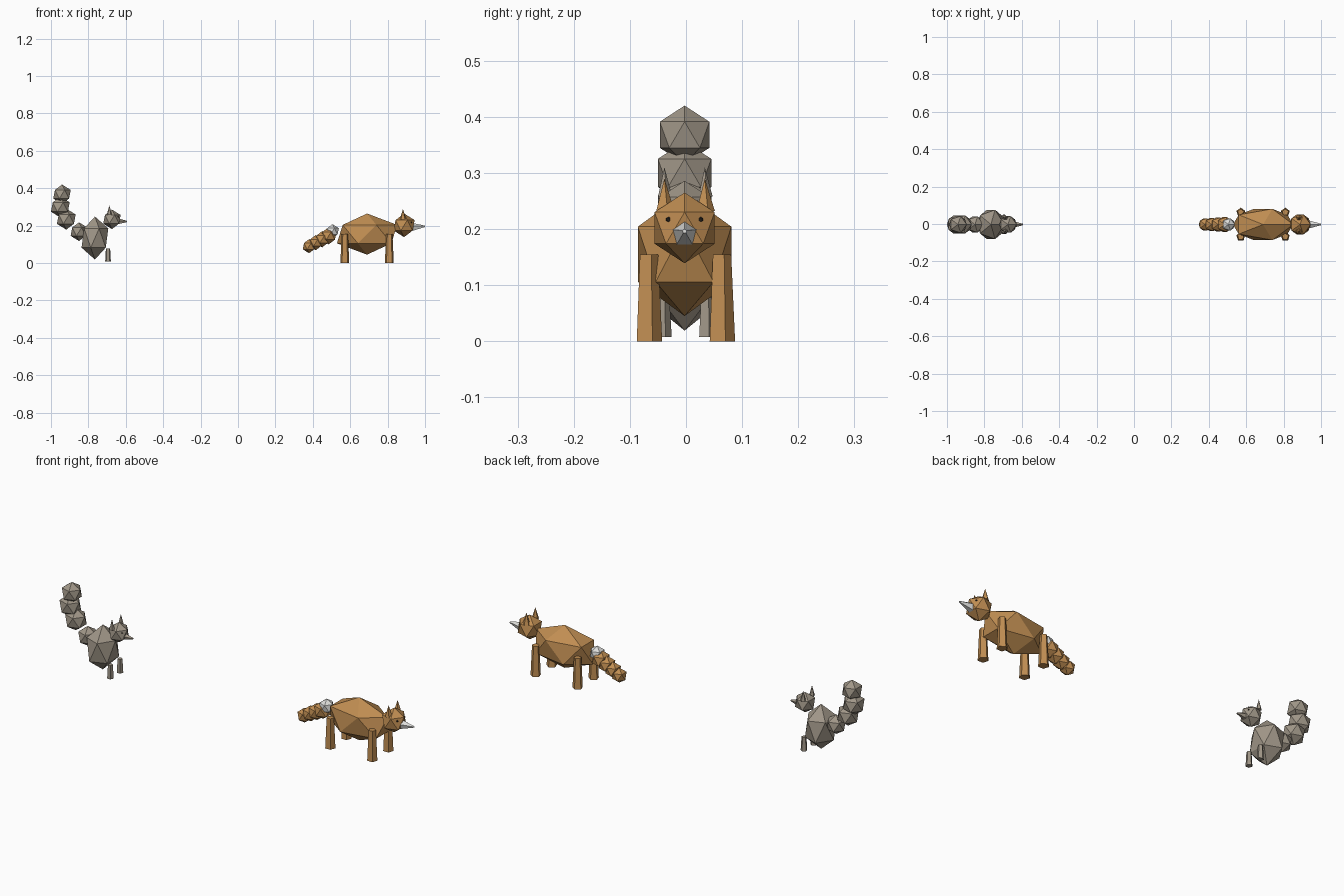
import bpy, bmesh, math
from mathutils import Matrix, Vector

if "Cube" in bpy.data.objects:
    bpy.data.objects.remove(bpy.data.objects["Cube"])

Y0 = -0.0025  # centre plane of both animals


def material(name, rgb):
    m = bpy.data.materials.new(name)
    m.diffuse_color = (*rgb, 1)
    m.use_nodes = True
    m.node_tree.nodes["Principled BSDF"].inputs["Base Color"].default_value = m.diffuse_color
    return m


ORANGE = material("orange_fur", (0.53, 0.27, 0.085))
WHITE = material("white_fur", (0.72, 0.72, 0.70))
GREY = material("grey_fur", (0.35, 0.305, 0.245))
DARK = material("dark_eye", (0.03, 0.025, 0.02))


def finish(name, bm, mat):
    mesh = bpy.data.meshes.new(name)
    bm.to_mesh(mesh)
    bm.free()
    mesh.materials.append(mat)
    ob = bpy.data.objects.new(name, mesh)
    bpy.context.collection.objects.link(ob)
    return ob


def ball(name, x, y, z, r, mat):
    """Twenty-faced ball; r is one radius or three."""
    r = r if isinstance(r, tuple) else (r, r, r)
    bm = bmesh.new()
    m = Matrix.Translation((x, Y0 + y, z)) @ Matrix.Diagonal((*r, 1))
    bmesh.ops.create_icosphere(bm, subdivisions=1, radius=1, matrix=m)
    return finish(name, bm, mat)


def post(name, x, y, z0, z1, r0, r1, mat):
    """Upright five-sided tapered post."""
    bm = bmesh.new()
    m = Matrix.Translation((x, Y0 + y, (z0 + z1) / 2))
    bmesh.ops.create_cone(bm, cap_ends=True, segments=5, radius1=r0,
                          radius2=r1, depth=z1 - z0, matrix=m)
    return finish(name, bm, mat)


def snout(name, x0, z0, x1, z1, r, mat):
    """Five-sided cone pointing forward along +x."""
    d = Vector((x1 - x0, 0, z1 - z0))
    tilt = math.pi / 2 - math.atan2(d.z, d.x)
    m = (Matrix.Translation(((x0 + x1) / 2, Y0, (z0 + z1) / 2))
         @ Matrix.Rotation(tilt, 4, 'Y') @ Matrix.Rotation(math.pi / 2, 4, 'Z'))
    bm = bmesh.new()
    bmesh.ops.create_cone(bm, cap_ends=True, segments=5, radius1=r,
                          radius2=0.004, depth=d.length, matrix=m)
    return finish(name, bm, mat)


# Fox
ball("fox_body", 0.69, 0, 0.155, (0.18, 0.098, 0.11), ORANGE)
ball("fox_head", 0.888, 0, 0.202, 0.063, ORANGE)
snout("fox_snout", 0.92, 0.191, 1.0, 0.196, 0.027, WHITE)
for side, s in (("right", -1), ("left", 1)):
    post(f"fox_ear_{side}", 0.882, s * 0.036, 0.232, 0.29, 0.018, 0.0, ORANGE)
    ball(f"fox_eye_{side}", 0.926, s * 0.0285, 0.217, 0.005, DARK)
    for end, x in (("front", 0.809), ("back", 0.571)):
        post(f"fox_{end}_leg_{side}", x, s * 0.065, 0, 0.155, 0.025, 0.018, ORANGE)
# Fox tail, drooping backward, with a white tuft at its root
for i in range(4):
    ball(f"fox_tail_{i + 1}", 0.485 - 0.035 * i, 0, 0.146 - 0.0185 * i,
         0.046 - 0.0028 * i, ORANGE)
ball("fox_tail_tuft", 0.505, 0, 0.17, 0.038, WHITE)

# Squirrel
ball("squirrel_body", -0.765, 0, 0.134, (0.08, 0.092, 0.115), GREY)
ball("squirrel_head", -0.674, 0, 0.234, 0.052, GREY)
snout("squirrel_snout", -0.65, 0.222, -0.594, 0.222, 0.02, GREY)
for side, s in (("right", -1), ("left", 1)):
    post(f"squirrel_ear_{side}", -0.688, s * 0.036, 0.258, 0.31, 0.014, 0.0, GREY)
    ball(f"squirrel_eye_{side}", -0.641, s * 0.022, 0.247, 0.004, DARK)
    post(f"squirrel_leg_{side}", -0.695, s * 0.039, 0.008, 0.078, 0.016, 0.012, GREY)
# Squirrel tail, curling up behind
for i, (x, z, r) in enumerate(((-0.85, 0.168, 0.05), (-0.918, 0.235, 0.056),
                               (-0.950, 0.300, 0.056), (-0.941, 0.368, 0.052))):
    ball(f"squirrel_tail_{i + 1}", x, 0, z, r, GREY)
